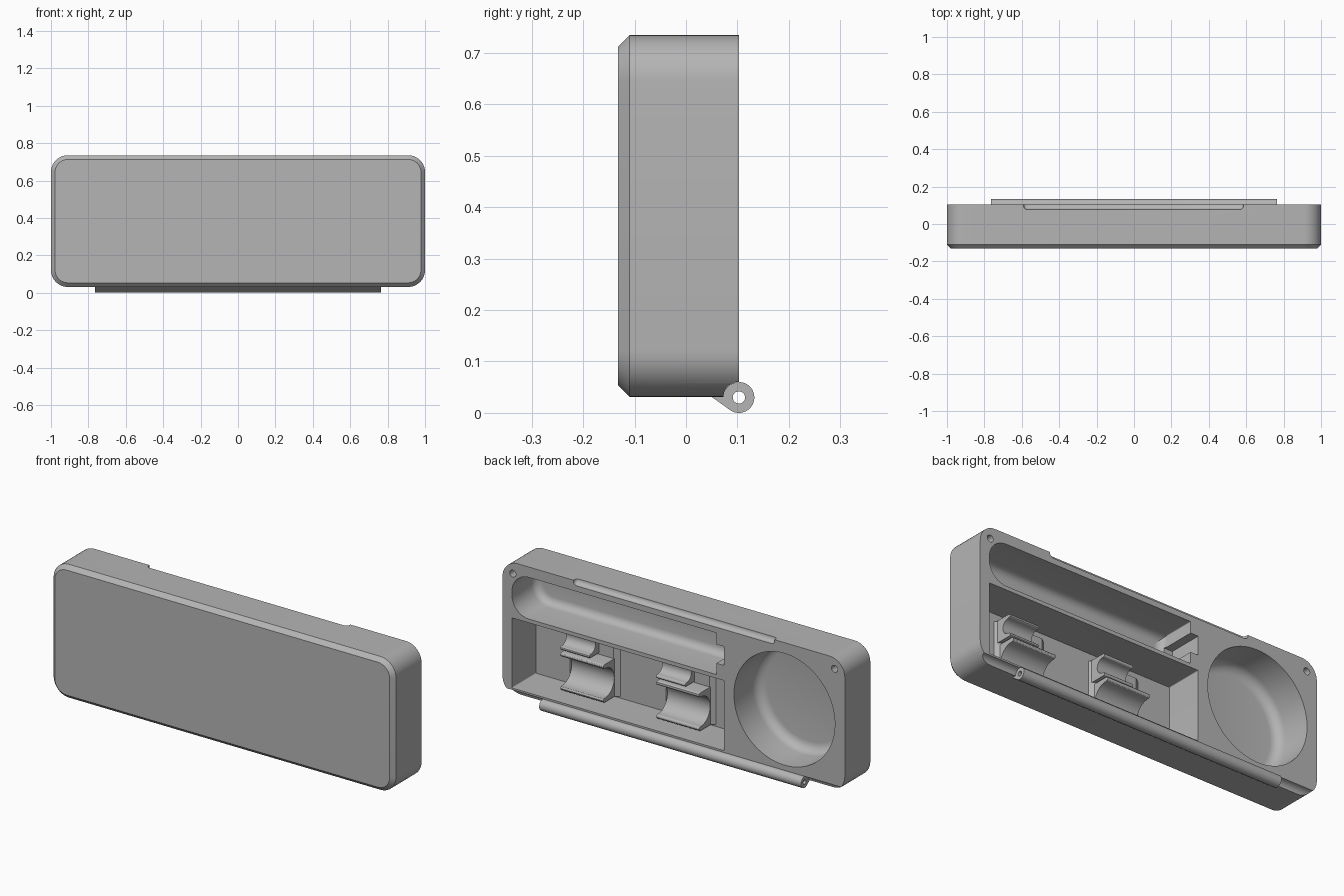
import bpy, bmesh
from math import sin, cos, pi, radians

if "Cube" in bpy.data.objects:
    bpy.data.objects.remove(bpy.data.objects["Cube"])

grey = bpy.data.materials.new("plain grey")
grey.use_nodes = True
grey.diffuse_color = (0.46, 0.46, 0.46, 1)
grey.node_tree.nodes["Principled BSDF"].inputs["Base Color"].default_value = grey.diffuse_color


def arc(cx, cy, r, start, end, n):
    return [(cx + r * cos(radians(start + (end - start) * i / n)),
             cy + r * sin(radians(start + (end - start) * i / n))) for i in range(n + 1)]


def circle(cx, cy, r, n=48):
    return arc(cx, cy, r, 0, 360, n)[:-1]


def round_rect(x0, x1, z0, z1, r_low, r_high):
    """Rectangle whose corners at x0 use r_low and at x1 use r_high."""
    pts = []
    for sx, sz, a, r in ((1, 1, 0, r_high), (0, 1, 90, r_low), (0, 0, 180, r_low), (1, 0, 270, r_high)):
        cx = x1 - r if sx else x0 + r
        cz = z1 - r if sz else z0 + r
        pts += arc(cx, cz, r, a, a + 90, 10)
    return pts


def prism(name, pts, axis, a, b, bevel=0, segments=1, caps=(0,)):
    """Extrude a profile along x or y from a to b, optionally bevelling its cap rims."""
    bm = bmesh.new()
    rings = []
    for t in (a, b):
        rings.append([bm.verts.new((t, p, q) if axis == "x" else (p, t, q)) for p, q in pts])
    faces = [bm.faces.new(r) for r in rings]
    n = len(pts)
    for i in range(n):
        j = (i + 1) % n
        bm.faces.new((rings[0][i], rings[0][j], rings[1][j], rings[1][i]))
    bmesh.ops.recalc_face_normals(bm, faces=bm.faces)
    if bevel:
        edges = [e for c in caps for e in faces[c].edges]
        bmesh.ops.bevel(bm, geom=edges, offset=bevel, segments=segments, profile=0.5,
                        affect="EDGES", clamp_overlap=False)
    me = bpy.data.meshes.new(name)
    bm.to_mesh(me)
    bm.free()
    ob = bpy.data.objects.new(name, me)
    bpy.context.collection.objects.link(ob)
    me.materials.append(grey)
    return ob


def activate(ob):
    bpy.ops.object.select_all(action="DESELECT")
    ob.select_set(True)
    bpy.context.view_layer.objects.active = ob


def cut(target, cutter):
    cutter.hide_render = True
    mod = target.modifiers.new("cut", "BOOLEAN")
    mod.operation = "DIFFERENCE"
    mod.solver = "EXACT"
    mod.object = cutter
    activate(target)
    bpy.ops.object.modifier_apply(modifier=mod.name)
    bpy.data.objects.remove(cutter)


def smooth(ob):
    activate(ob)
    bpy.ops.object.shade_smooth_by_angle(angle=radians(30))


BACK, FRONT, FLOOR, OUT = 0.103, -0.132, -0.1, 0.15

# Case half with chamfered front rim
case = prism("case_body", round_rect(-1, 1, 0.031, 0.735, 0.09, 0.09), "y", FRONT, BACK, 0.022)

# Round well, long tray with rounded end, and large compartment
cut(case, prism("well_cutter", circle(-0.647, 0.383, 0.295, 72), "y", FLOOR, OUT, 0.05, 5))
cut(case, prism("tray_cutter", round_rect(-0.25, 0.945, 0.46, 0.68, 0.004, 0.1),
                "y", FLOOR, OUT, 0.04, 5))
cut(case, prism("compartment_cutter", round_rect(-0.295, 0.945, 0.07, 0.44, 0.004, 0.004),
                "y", FLOOR, OUT))
# Notch in the inner end of the tray
cut(case, prism("notch_cutter", [(-0.295, 0.52), (-0.2, 0.52), (-0.2, 0.62), (-0.295, 0.62)],
                "y", FLOOR + 0.02, OUT))
# Magnet holes in the upper corners
for x in (-0.94, 0.94):
    cut(case, prism("hole_cutter", circle(x, 0.675, 0.018, 24), "y", 0.06, OUT))
# Hinge relief along the lower back edge
cut(case, prism("hinge_relief_cutter", circle(BACK, 0.03, 0.0305, 40), "x", -1.1, 1.1))
# Finger groove along the upper back edge
cut(case, prism("finger_groove_cutter", circle(BACK, 0.735, 0.025, 32), "x", -0.59, 0.585,
                0.018, 4, (0, 1)))
smooth(case)

# Hinge barrel with a tangent web and a pin bore
web = [(0.05, 0.034), (0.05, 0.031)]
barrel = prism("hinge_barrel", web + arc(BACK, 0.03, 0.03, 237, 505, 40), "x", -0.765, 0.765)
cut(barrel, prism("bore_cutter", circle(BACK, 0.03, 0.012, 24), "x", -0.9, 0.9))
smooth(barrel)


# Cradles with a round groove running along x
def cradle(name, x, width, z, half, r, y_groove, y_lip):
    lip = (half - r) / 2
    pts = [(FLOOR - 0.01, z + half), (FLOOR - 0.01, z - half)]
    pts += arc(y_lip - lip, z - half + lip, lip, 270, 450, 6)
    pts += arc(y_groove, z, r, 270, 90, 24)
    pts += arc(y_lip - lip, z + half - lip, lip, 270, 450, 6)
    smooth(prism(name, pts, "x", x - width / 2, x + width / 2))


for side, x in (("left", 0.60), ("right", 0.04)):
    cradle(side + "_large_cradle", x, 0.25, 0.18, 0.1, 0.078, -0.002, 0.012)
    cradle(side + "_small_cradle", x + 0.05, 0.17, 0.345, 0.058, 0.04, -0.012, 0.0)
    # Flared foot under each pair
    foot = [(x - 0.16, FLOOR - 0.01), (x + 0.16, FLOOR - 0.01),
            (x + 0.12, FLOOR + 0.02), (x - 0.12, FLOOR + 0.02)]
    bm = bmesh.new()
    low = [bm.verts.new((p, q, 0.08)) for p, q in foot]
    high = [bm.verts.new((p, q, 0.4)) for p, q in foot]
    bm.faces.new(low)
    bm.faces.new(high)
    for i in range(4):
        j = (i + 1) % 4
        bm.faces.new((low[i], low[j], high[j], high[i]))
    bmesh.ops.recalc_face_normals(bm, faces=bm.faces)
    me = bpy.data.meshes.new(side + "_cradle_foot")
    bm.to_mesh(me)
    bm.free()
    me.materials.append(grey)
    bpy.context.collection.objects.link(bpy.data.objects.new(side + "_cradle_foot", me))
